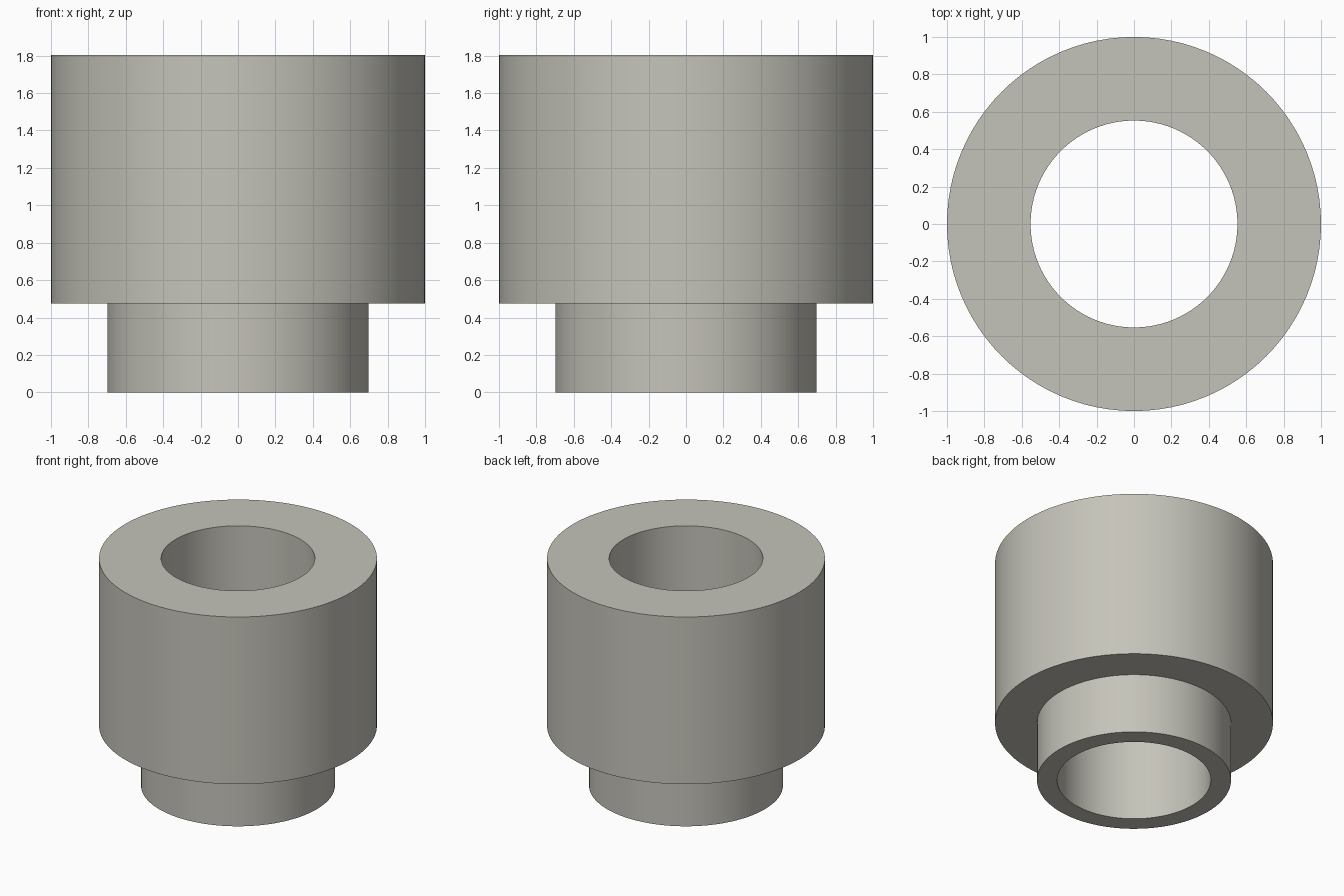
import bpy
import bmesh
from math import tau, radians
from mathutils import Matrix, Vector

cube = bpy.data.objects.get("Cube")
if cube:
    bpy.data.objects.remove(cube, do_unlink=True)

SEGMENTS = 96
BORE, NECK, BODY = 0.553, 0.698, 1.0
SHOULDER, TOP = 0.475, 1.803

# Warm grey material
grey = bpy.data.materials.new("warm_grey")
grey.use_nodes = True
colour = (0.56, 0.55, 0.49, 1)
grey.diffuse_color = colour
grey.node_tree.nodes["Principled BSDF"].inputs["Base Color"].default_value = colour

# Closed half-section of the stepped sleeve
profile = [(BORE, 0), (NECK, 0), (NECK, SHOULDER),
           (BODY, SHOULDER), (BODY, TOP), (BORE, TOP)]

# Revolve the section around the upright axis
bm = bmesh.new()
verts = [bm.verts.new((r, 0, z)) for r, z in profile]
edges = [bm.edges.new((verts[i - 1], verts[i])) for i in range(len(verts))]
bmesh.ops.spin(bm, geom=verts + edges, cent=(0, 0, 0), axis=(0, 0, 1),
               angle=tau, steps=SEGMENTS, use_merge=True)
bmesh.ops.remove_doubles(bm, verts=bm.verts, dist=0.0001)
bmesh.ops.recalc_face_normals(bm, faces=bm.faces)

mesh = bpy.data.meshes.new("stepped_bushing")
bm.to_mesh(mesh)
bm.free()
mesh.materials.append(grey)
bushing = bpy.data.objects.new("stepped_bushing", mesh)
bpy.context.collection.objects.link(bushing)

# Smooth walls, crisp rims
bpy.ops.object.select_all(action="DESELECT")
bushing.select_set(True)
bpy.context.view_layer.objects.active = bushing
bpy.ops.object.shade_smooth_by_angle(angle=radians(30))
